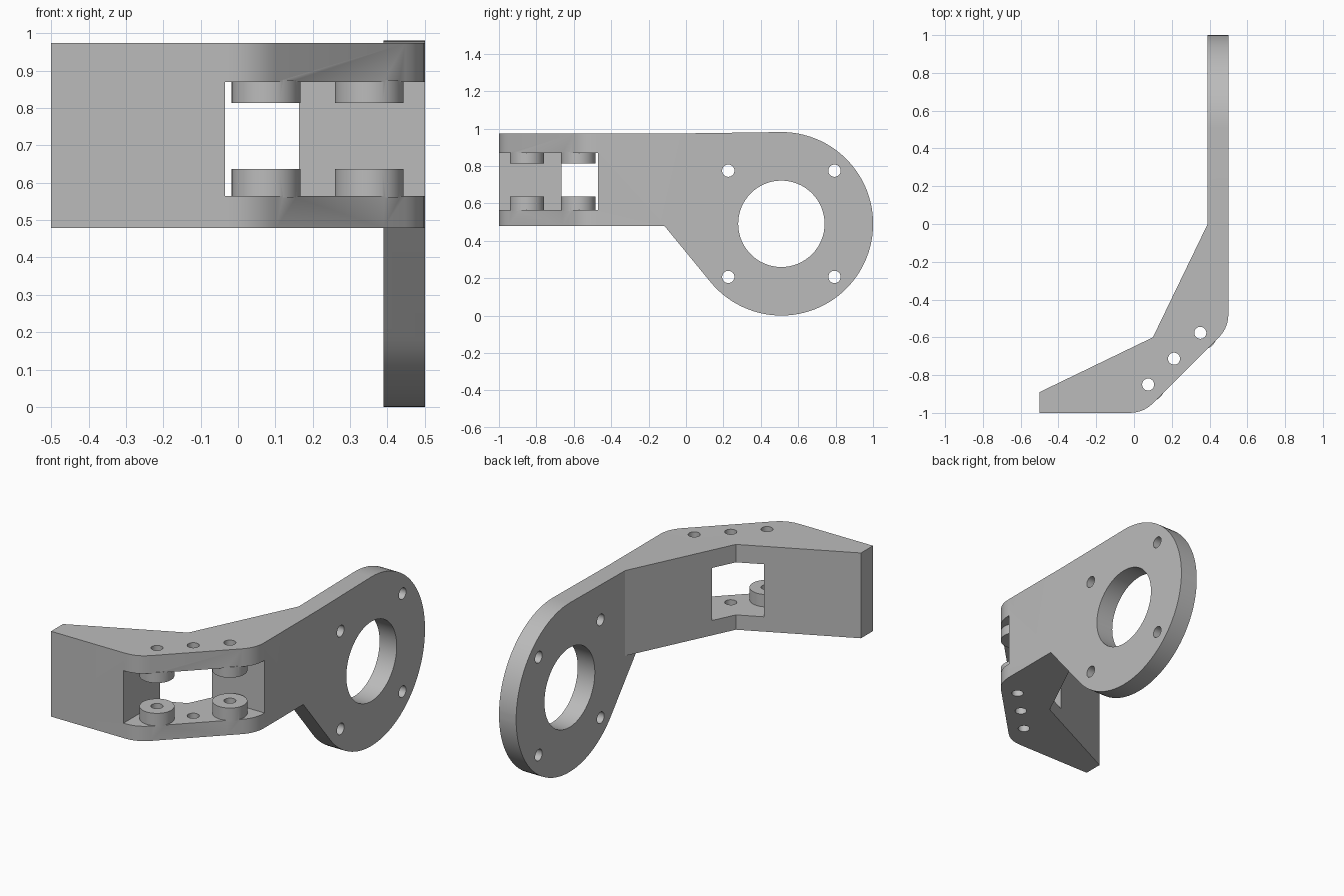
import bpy, bmesh
from math import cos, sin, acos, atan2, hypot, pi, radians
from mathutils import Vector

cube = bpy.data.objects.get("Cube")
if cube:
    bpy.data.objects.remove(cube, do_unlink=True)

grey = bpy.data.materials.new("plain grey")
grey.use_nodes = True
grey.diffuse_color = (0.5, 0.5, 0.5, 1)
grey.node_tree.nodes["Principled BSDF"].inputs["Base Color"].default_value = (0.5, 0.5, 0.5, 1)

ARM_BOTTOM, ARM_TOP = 0.479, 0.974
POCKET_BOTTOM, POCKET_TOP = 0.565, 0.87
RING_Y, RING_Z, RING_R = 0.51, 0.4905, 0.4905


def prism(name, points, axis, low, high):
    """Extrude a 2D outline along x (points are y, z) or z (points are x, y)."""
    def place(p, d):
        return (d, p[0], p[1]) if axis == "x" else (p[0], p[1], d)
    bm = bmesh.new()
    face = bm.faces.new([bm.verts.new(place(p, low)) for p in points])
    top = bmesh.ops.extrude_face_region(bm, geom=[face])["geom"]
    shift = Vector(place((0, 0), high - low))
    bmesh.ops.translate(bm, verts=[g for g in top if isinstance(g, bmesh.types.BMVert)], vec=shift)
    bmesh.ops.recalc_face_normals(bm, faces=bm.faces)
    mesh = bpy.data.meshes.new(name)
    bm.to_mesh(mesh)
    bm.free()
    mesh.materials.append(grey)
    obj = bpy.data.objects.new(name, mesh)
    bpy.context.collection.objects.link(obj)
    return obj


def circle(u, v, r, n=40):
    return [(u + r * cos(2 * pi * i / n), v + r * sin(2 * pi * i / n)) for i in range(n)]


def rect(u0, u1, v0, v1):
    return [(u0, v0), (u1, v0), (u1, v1), (u0, v1)]


def rounded(a, corner, b, n=5):
    """Soft corner running from a to b."""
    a, corner, b = Vector(a), Vector(corner), Vector(b)
    return [tuple(a.lerp(corner, i / n).lerp(corner.lerp(b, i / n), i / n)) for i in range(n + 1)]


def combine(target, tool, operation):
    mod = target.modifiers.new("combine", "BOOLEAN")
    mod.operation, mod.solver, mod.object = operation, "EXACT", tool
    bpy.context.view_layer.objects.active = target
    bpy.ops.object.modifier_apply(modifier=mod.name)
    bpy.data.objects.remove(tool, do_unlink=True)


# Bent plan outline of arm and plate
plan = [(-0.5, -1)]
plan += rounded((-0.024, -1), (0.05, -1), (0.102, -0.948))
plan += rounded((0.448, -0.602), (0.5, -0.55), (0.5, -0.476))
plan += [(0.5, 1), (0.39, 1), (0.39, 0), (0.1, -0.6), (-0.5, -0.89)]
bracket = prism("bracket", plan, "z", -0.1, 1.1)

# Side outline: straight arm running tangentially into the round plate
corner = (-0.115, ARM_BOTTOM)
dy, dz = corner[0] - RING_Y, corner[1] - RING_Z
start = atan2(dz, dy) % (2 * pi) + acos(RING_R / hypot(dy, dz))
end, steps = 2.5 * pi, 64
side = [(-1.1, ARM_BOTTOM), corner]
for i in range(steps + 1):
    a = start + (end - start) * i / steps
    side.append((RING_Y + RING_R * cos(a), RING_Z + RING_R * sin(a)))
side += [(0, ARM_TOP), (-1.1, ARM_TOP)]
combine(bracket, prism("side_outline", side, "x", -0.7, 0.7), "INTERSECT")

# Flat underside of the arm beside the plate
under = [(-0.6, -1.1), (0.39, -1.1), (0.39, 0.1), (-0.6, 0.1)]
combine(bracket, prism("underside_cut", under, "z", -0.2, ARM_BOTTOM), "DIFFERENCE")

# Pocket through the bend
combine(bracket, prism("pocket_cut", rect(-0.035, 0.7, -1.2, -0.47), "z",
                       POCKET_BOTTOM, POCKET_TOP), "DIFFERENCE")

# Bosses on the pocket floor and ceiling
screws = [(0.075, -0.85), (0.212, -0.713), (0.351, -0.576)]
for x, y in (screws[0], screws[2]):
    for low, high in ((POCKET_BOTTOM - 0.005, 0.637), (0.813, POCKET_TOP + 0.005)):
        combine(bracket, prism("boss", circle(x, y, 0.092, 48), "z", low, high), "UNION")

# Screw holes down through the arm
for x, y in screws:
    combine(bracket, prism("screw_hole", circle(x, y, 0.032, 24), "z", 0.3, 1.2), "DIFFERENCE")

# Large bore and four bolt holes through the plate
combine(bracket, prism("bore", circle(RING_Y, RING_Z, 0.231, 64), "x", 0.3, 0.6), "DIFFERENCE")
for sy in (-1, 1):
    for sz in (-1, 1):
        hole = circle(RING_Y + sy * 0.284, RING_Z + sz * 0.284, 0.033, 24)
        combine(bracket, prism("bolt_hole", hole, "x", 0.3, 0.6), "DIFFERENCE")

bpy.ops.object.select_all(action="DESELECT")
bracket.select_set(True)
bpy.context.view_layer.objects.active = bracket
bpy.ops.object.shade_smooth_by_angle(angle=radians(25))
